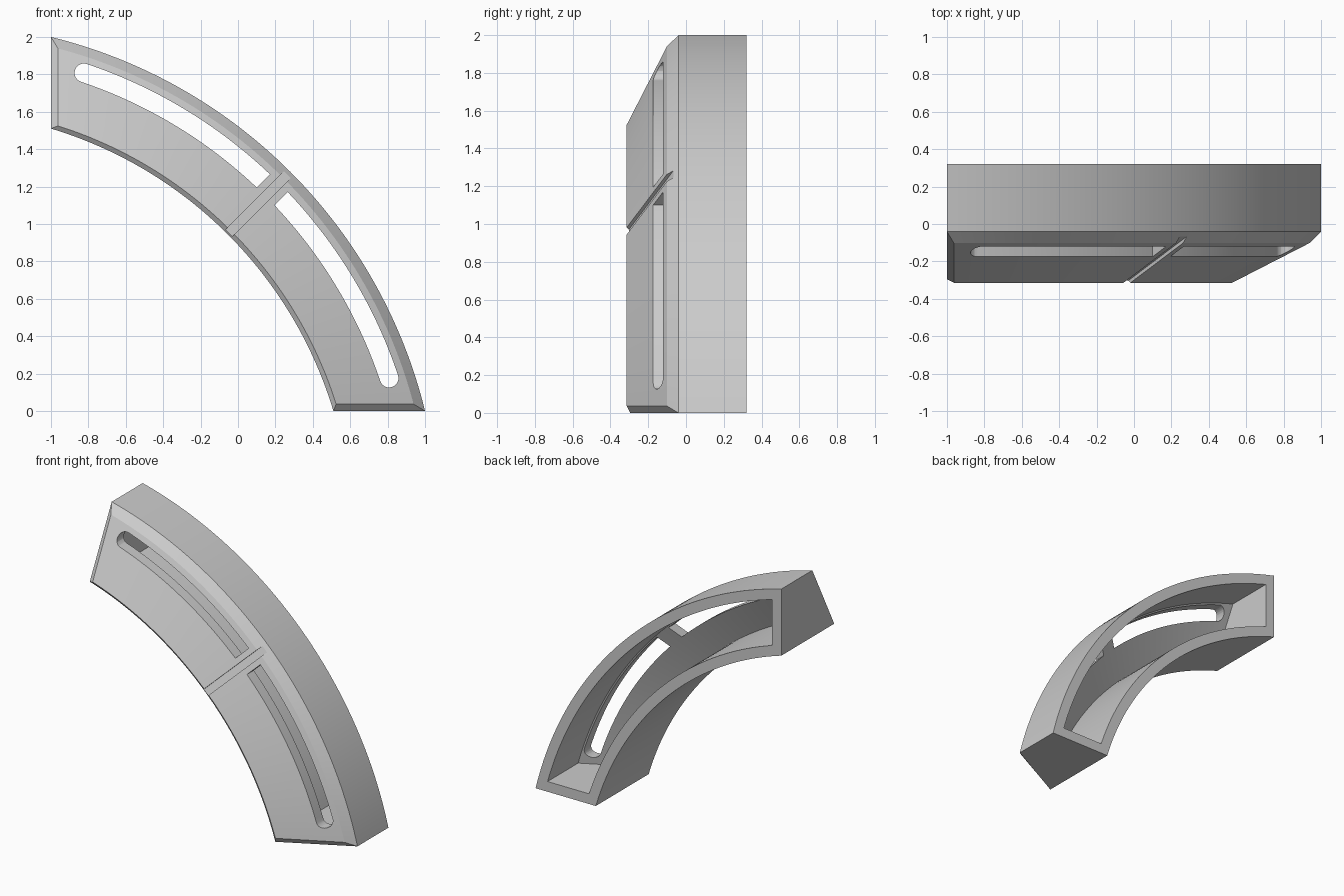
import bpy, bmesh, math
from math import sin, cos, asin, acos, atan2, pi, hypot

if "Cube" in bpy.data.objects:
    bpy.data.objects.remove(bpy.data.objects["Cube"])

CX, CZ = -1.65, -0.65            # arc centre in the front plane
R_OUT = hypot(0.65, 2.65)
R_IN = hypot(0.65, 2.16)
SEG = 64


def front_y(r):
    """Depth of the sloping (conical) front face at radius r."""
    return -0.075 - 0.534 * (R_OUT - r)


def polar(r, a, y):
    return (CX + r * cos(a), y, CZ + r * sin(a))


def make_object(name, bm):
    bmesh.ops.recalc_face_normals(bm, faces=bm.faces[:])
    me = bpy.data.meshes.new(name)
    bm.to_mesh(me)
    bm.free()
    ob = bpy.data.objects.new(name, me)
    bpy.context.collection.objects.link(ob)
    return ob


def arc_loft(name, section, caps):
    """Sweep (radius, y, end inset) points along the arc; ends stay square to x and z."""
    bm = bmesh.new()
    rings = []
    for i in range(SEG + 1):
        ring = []
        for r, y, e in section:
            a0 = acos((0.65 + e) / r)
            a1 = asin((0.65 + e) / r)
            ring.append(bm.verts.new(polar(r, a0 + (a1 - a0) * i / SEG, y)))
        rings.append(ring)
    n = len(section)
    for A, B in zip(rings, rings[1:]):
        for j in range(n):
            k = (j + 1) % n
            bm.faces.new((A[j], A[k], B[k], B[j]))
    for ring in (rings[0], rings[-1]):
        for cap in caps:
            bm.faces.new([ring[j] for j in cap])
    return make_object(name, bm)


def prism(name, outline, y_near, y_far):
    """Extrude an (x, z) outline in y; depths are functions of (x, z)."""
    bm = bmesh.new()
    a = [bm.verts.new((x, y_near(x, z), z)) for x, z in outline]
    b = [bm.verts.new((x, y_far(x, z), z)) for x, z in outline]
    bm.faces.new(a)
    bm.faces.new(b)
    n = len(a)
    for j in range(n):
        k = (j + 1) % n
        bm.faces.new((a[j], a[k], b[k], b[j]))
    return make_object(name, bm)


# Curved shell body with bevelled front rim
body = arc_loft("curved_housing", [
    (R_OUT, 0.32, 0), (R_OUT, -0.04, 0),
    (R_OUT - 0.05, front_y(R_OUT - 0.05), 0.037),
    (R_IN + 0.025, front_y(R_IN + 0.025), 0.037),
    (R_IN, -0.295, 0), (R_IN, 0.32, 0)],
    [(0, 1, 4, 5), (1, 2, 3, 4)])

# Hollow open at the back
W = 0.075
ro, ri = R_OUT - W, R_IN + W
cavity = arc_loft("cavity_cutter", [
    (ro, 0.45, W), (ro, front_y(ro) + 0.08, W),
    (ri, front_y(ri) + 0.08, W), (ri, 0.45, W)], [(0, 1, 2, 3)])

# Two curved slots, mirrored across the diagonal
rs, hw, gap = 2.593, 0.05, 0.067
a_end = atan2(2.455, 0.825)
slot = []
for r, order in ((rs + hw, range(33)), (rs - hw, range(32, -1, -1))):
    a_mid = pi / 4 + asin(gap / r)
    pts = []
    for i in order:
        a = a_mid + (a_end - a_mid) * i / 32
        pts.append((CX + r * cos(a), CZ + r * sin(a)))
    slot += pts
    if r > rs:                   # rounded far end
        ex, ez = CX + rs * cos(a_end), CZ + rs * sin(a_end)
        slot += [(ex + hw * cos(a_end + pi * i / 12), ez + hw * sin(a_end + pi * i / 12))
                 for i in range(1, 12)]
near, far = (lambda x, z: -0.6), (lambda x, z: 0.25)
slots = [prism("slot_cutter_upper", slot, near, far),
         prism("slot_cutter_lower", [(z - 1, x + 1) for x, z in slot], near, far)]

# Shallow groove across the middle of the front
s = math.sqrt(0.5)
groove_outline = [(CX + (r - t) * s, CZ + (r + t) * s)
                  for r, t in ((2.1, -0.026), (2.9, -0.026), (2.9, 0.026), (2.1, 0.026))]
groove = prism("groove_cutter", groove_outline, lambda x, z: -0.8,
               lambda x, z: front_y(((x - CX) + (z - CZ)) * s) + 0.02)

# Cut everything out of the body
bpy.context.view_layer.objects.active = body
body.select_set(True)
for cutter in [cavity, *slots, groove]:
    cutter.hide_render = True
    mod = body.modifiers.new("cut", 'BOOLEAN')
    mod.operation = 'DIFFERENCE'
    mod.solver = 'EXACT'
    mod.object = cutter
    bpy.ops.object.modifier_apply(modifier=mod.name)
    bpy.data.objects.remove(cutter, do_unlink=True)

bpy.ops.object.shade_smooth_by_angle(angle=math.radians(15))
